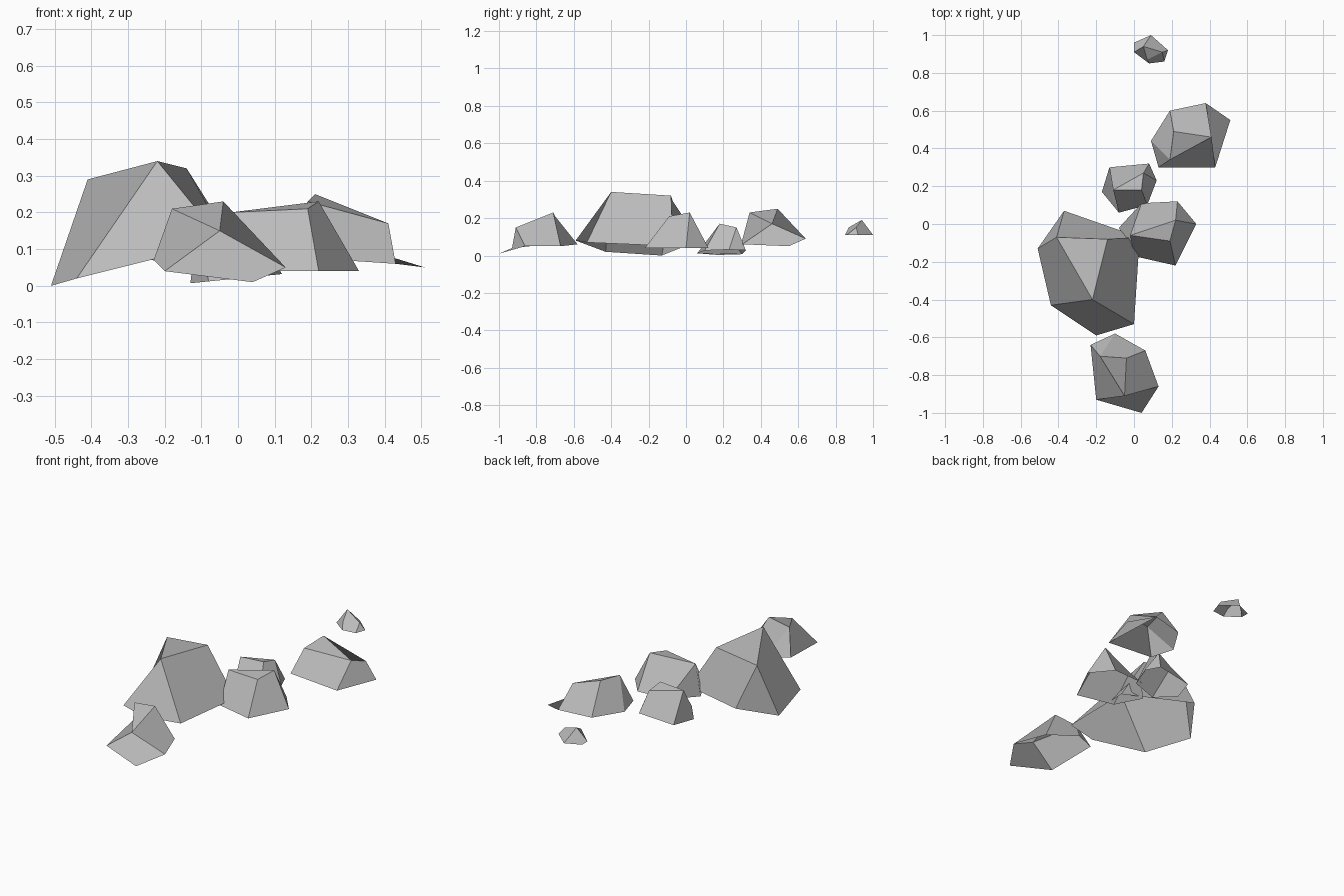
import bpy

default_cube = bpy.data.objects.get("Cube")
if default_cube:
    bpy.data.objects.remove(default_cube, do_unlink=True)

# One plain grey stone material
stone = bpy.data.materials.new("stone grey")
stone.use_nodes = True
grey = (.5, .5, .5, 1)
stone.diffuse_color = grey
stone_shader = stone.node_tree.nodes["Principled BSDF"]
stone_shader.inputs["Base Color"].default_value = grey


def level_foot(outline, height, lean=0):
    """Lay a flat outline at one height, optionally rising towards +x."""
    return [(x, y, height + lean * x) for x, y in outline]


def rock(name, foot, crown):
    """Build an open-bottomed boulder from six foot corners and three crown corners.

    Both rings run counter-clockwise seen from above; every boulder
    shares the same six facets."""
    corner_a, corner_b, side, toe, flank, back = range(len(foot))
    nose, shoulder, peak = range(len(foot), len(foot) + len(crown))
    facets = [
        (nose, shoulder, peak),            # top
        (back, corner_a, peak, shoulder),  # back slope
        (flank, back, shoulder, nose),     # long side
        (side, toe, flank, nose),          # pointed end
        (corner_b, side, nose, peak),      # opposite side
        (corner_a, corner_b, peak),        # corner chip
    ]
    mesh = bpy.data.meshes.new(name)
    mesh.from_pydata(foot + crown, [], facets)
    mesh.materials.append(stone)
    mesh.update()
    boulder = bpy.data.objects.new(name, mesh)
    bpy.context.collection.objects.link(boulder)


# Largest boulder, highest towards the front
rock("large_boulder",
     foot=[(-.37, .07, .08), (-.51, -.13, 0), (-.44, -.43, .02),
           (-.2, -.59, .08), (0, -.53, .07), (.03, -.07, .05)],
     crown=[(-.22, -.4, .34), (-.14, -.08, .32), (-.41, -.07, .29)])

# Boulder leaning against the large one
rock("middle_boulder",
     foot=level_foot([(.33, 0), (.23, .12), (.04, .11),
                      (-.08, -.02), (0, -.17), (.22, -.22)], height=.04),
     crown=[(-.02, -.06, .2), (.19, -.09, .21), (.22, .02, .23)])

# Boulder in front with a low sloping nose
rock("front_boulder",
     foot=[(-.1, -.58, .06), (-.23, -.64, .07), (-.2, -.93, .04),
           (.04, -1, .01), (.13, -.86, .05), (.06, -.67, .05)],
     crown=[(-.05, -.91, .15), (-.04, -.71, .23), (-.18, -.7, .21)])

# Boulder at the back left
rock("back_boulder",
     foot=[(.09, .44, .08), (.13, .3, .08), (.43, .3, .06),
           (.51, .55, .05), (.38, .64, .09), (.19, .6, .08)],
     crown=[(.41, .46, .17), (.21, .49, .25), (.19, .34, .23)])

# Small stone behind the middle boulder
rock("small_stone",
     foot=level_foot([(.12, .23), (.08, .32), (-.13, .3),
                      (-.17, .17), (-.08, .06), (.07, .1)], height=.02, lean=.1),
     crown=[(-.11, .18, .16), (.04, .18, .17), (.05, .27, .15)])

# Pebble at the far end
rock("far_pebble",
     foot=level_foot([(.16, .86), (.18, .92), (.09, 1),
                      (0, .96), (0, .91), (.08, .85)], height=.11),
     crown=[(.05, .94, .19), (.07, .87, .15), (.15, .91, .15)])
